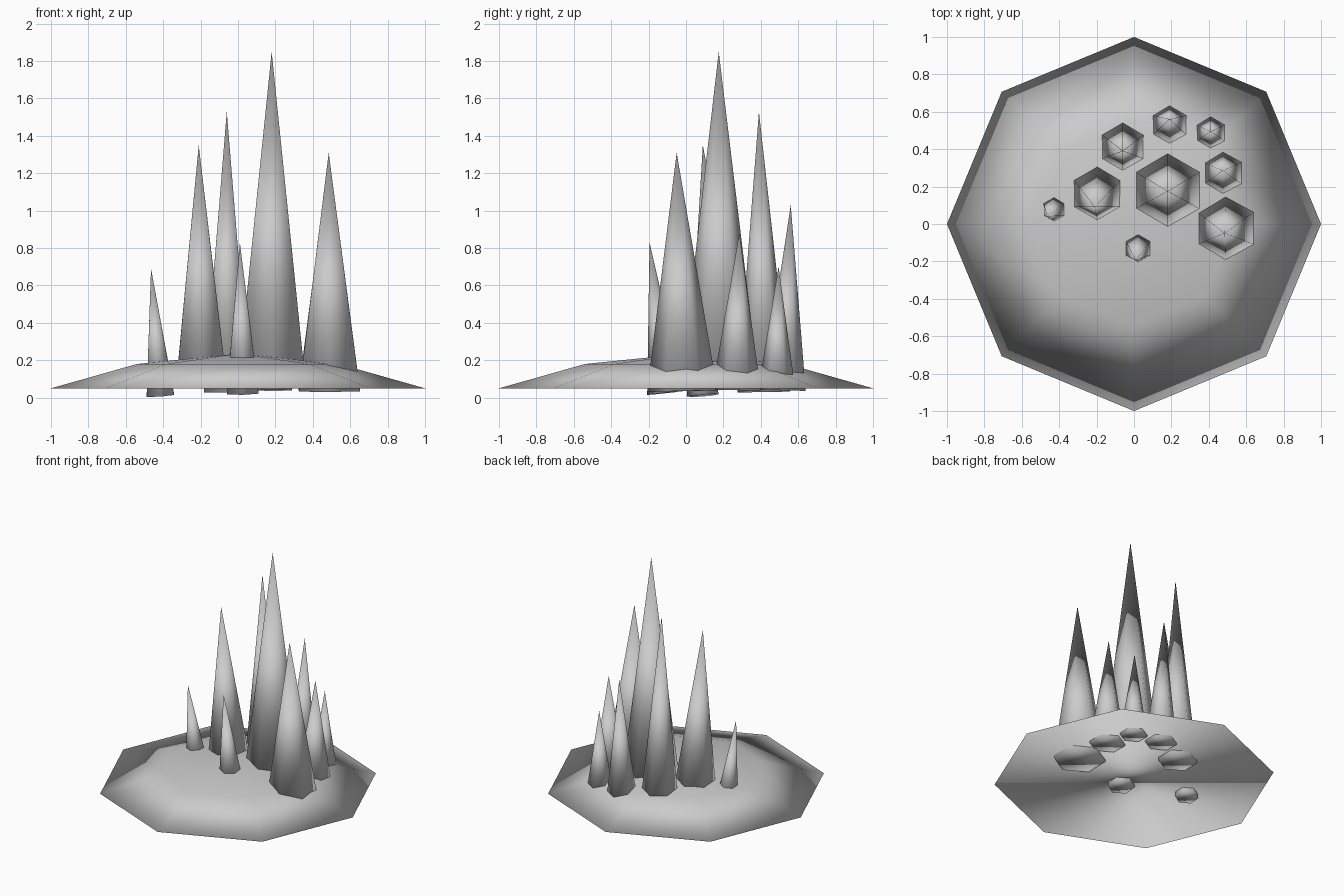
import bpy
import math
from mathutils import Vector

cube = bpy.data.objects.get("Cube")
if cube:
    bpy.data.objects.remove(cube, do_unlink=True)

# One grey stone colour for everything
stone = bpy.data.materials.new("grey_stone")
stone.use_nodes = True
grey = (0.6, 0.6, 0.6, 1)
stone.diffuse_color = grey
stone.node_tree.nodes["Principled BSDF"].inputs["Base Color"].default_value = grey


def pointed_solid(name, sides, rings, base, tip):
    """Closed smooth solid: rings of (radius, height along axis), ending in a tip."""
    base, tip = Vector(base), Vector(tip)
    axis = tip - base
    turn = Vector((0, 0, 1)).rotation_difference(axis)
    verts = []
    for radius, height in rings:
        for i in range(sides):
            a = math.pi / 2 + math.tau * i / sides
            local = Vector((radius * math.cos(a), radius * math.sin(a), height))
            verts.append(base + turn @ local)
    verts.append(tip)

    # Flat underside, side bands, then a fan to the tip
    faces = [list(reversed(range(sides)))]
    last = (len(rings) - 1) * sides
    for i in range(sides):
        j = (i + 1) % sides
        for r in range(0, last, sides):
            faces.append([r + i, r + j, r + sides + j, r + sides + i])
        faces.append([last + i, last + j, len(verts) - 1])

    mesh = bpy.data.meshes.new(name)
    mesh.from_pydata(verts, [], faces)
    mesh.materials.append(stone)
    mesh.shade_smooth()
    obj = bpy.data.objects.new(name, mesh)
    bpy.context.collection.objects.link(obj)
    return obj


# Low eight-sided mound
pointed_solid("mound", 8, [(1, 0), (0.54, 0.13)], (0, 0, 0.05), (0, 0, 0.235))

# Six-sided spikes: name, radius, base centre, tip
spikes = [
    ("centre_spike", 0.21, (0.18, 0.18, 0.07), (0.18, 0.175, 1.85)),
    ("left_spike", 0.188, (0.49, -0.02, 0.035), (0.485, -0.05, 1.31)),
    ("left_back_spike", 0.13, (0.475, 0.27, 0.04), (0.475, 0.285, 0.88)),
    ("far_left_back_spike", 0.1, (0.41, 0.485, 0.04), (0.41, 0.495, 0.7)),
    ("back_spike", 0.115, (0.19, 0.525, 0.04), (0.19, 0.56, 1.03)),
    ("right_back_spike", 0.141, (-0.06, 0.415, 0.03), (-0.06, 0.39, 1.53)),
    ("right_spike", 0.157, (-0.195, 0.17, 0.07), (-0.21, 0.09, 1.35)),
    ("far_right_spike", 0.085, (-0.415, 0.09, 0.012), (-0.465, 0.04, 0.69)),
    ("front_spike", 0.098, (0.025, -0.11, 0.025), (0.01, -0.195, 0.83)),
]
for name, radius, base, tip in spikes:
    pointed_solid(name, 6, [(radius, 0)], base, tip)
